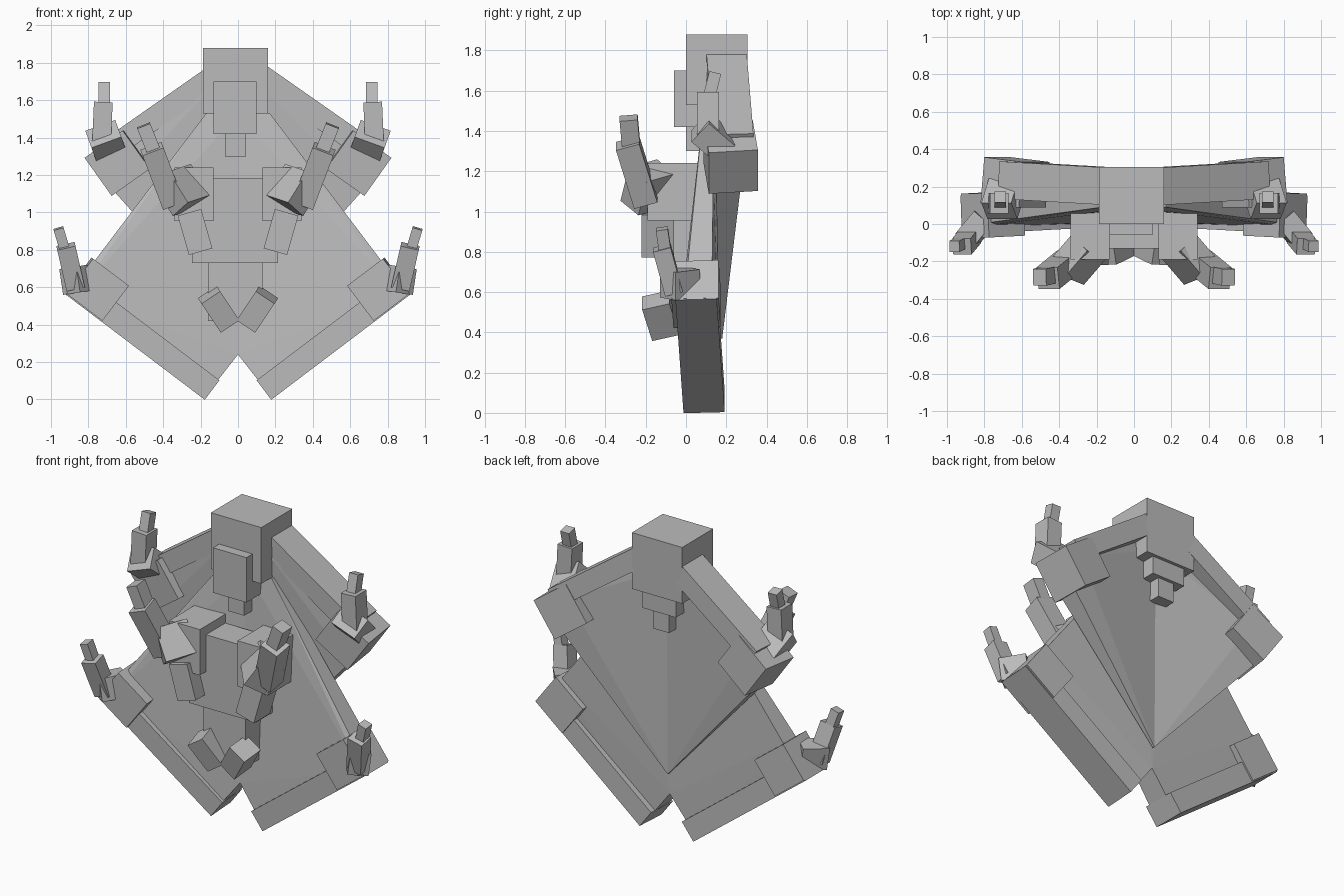
import bpy, bmesh
from mathutils import Vector

if "Cube" in bpy.data.objects:
    bpy.data.objects.remove(bpy.data.objects["Cube"], do_unlink=True)

grey = bpy.data.materials.new("plain_grey")
grey.use_nodes = True
tone = (0.5, 0.5, 0.5, 1)
grey.diffuse_color = tone
grey.node_tree.nodes["Principled BSDF"].inputs["Base Color"].default_value = tone


def solid(name, points):
    """Convex flat-faced solid around the points."""
    bm = bmesh.new()
    for p in points:
        bm.verts.new(p)
    out = bmesh.ops.convex_hull(bm, input=bm.verts)
    junk = {g for g in out["geom_interior"] + out["geom_unused"]
            if isinstance(g, bmesh.types.BMVert)}
    bmesh.ops.delete(bm, geom=list(junk), context="VERTS")
    bmesh.ops.dissolve_limit(bm, angle_limit=0.01, verts=bm.verts, edges=bm.edges)
    bmesh.ops.recalc_face_normals(bm, faces=bm.faces)
    me = bpy.data.meshes.new(name)
    bm.to_mesh(me)
    bm.free()
    me.materials.append(grey)
    ob = bpy.data.objects.new(name, me)
    bpy.context.collection.objects.link(ob)
    return ob


def block(name, xs, ys, zs):
    return solid(name, [(x, y, z) for x in xs for y in ys for z in zs])


def bar(name, side, a, b, width, depth, facing=(0, 1, 0)):
    """Box running from a to b; depth is measured along the facing direction."""
    a, b = Vector(a), Vector(b)
    axis = (b - a).normalized()
    across = axis.cross(Vector(facing)).normalized()
    out = across.cross(axis)
    pts = [e + across * (i * width / 2) + out * (j * depth / 2)
           for e in (a, b) for i in (-1, 1) for j in (-1, 1)]
    return solid(name, [(p.x * side, p.y, p.z) for p in pts])


def slab(name, side, outline):
    """Plate from (x, z, front y, back y) corners."""
    return solid(name, [(x * side, y, z) for x, z, f, k in outline for y in (f, k)])


# Head and body, set slightly off centre
block("head", (-0.187, 0.16), (0, 0.305), (1.53, 1.88))
block("face_plate", (-0.13, 0.10), (-0.06, 0.285), (1.42, 1.70))
block("jaw", (-0.07, 0.043), (0, 0.265), (1.30, 1.45))
block("torso", (-0.246, 0.214), (-0.13, 0.06), (0.73, 1.185))
block("pelvis", (-0.16, 0.13), (-0.11, 0.05), (0.42, 0.73))

for label, s in (("left", 1), ("right", -1)):
    # Upper wing: spar, wedge membrane and elbow
    bar(label + "_upper_spar", s, (0.09, 0.2, 1.755), (0.69, 0.235, 1.335), 0.12, 0.2)
    slab(label + "_upper_membrane", s, [
        (0, 1.65, 0.10, 0.19), (0.13, 1.68, 0.10, 0.20), (0.62, 1.34, 0.15, 0.28),
        (0.66, 1.11, 0.15, 0.27), (0, 0.37, 0.165, 0.18)])
    bar(label + "_upper_elbow", s, (0.534, 0.21, 1.342), (0.738, 0.235, 1.197), 0.25, 0.245)

    # Lower wing: membrane, spar and elbow
    slab(label + "_lower_membrane", s, [
        (0, 1.53, 0.09, 0.14), (0.17, 1.53, 0.09, 0.14), (0.76, 0.75, 0.01, 0.13),
        (0.86, 0.56, -0.02, 0.12), (0.18, 0.01, 0, 0.15), (0, 0.24, 0.02, 0.16)])
    bar(label + "_lower_spar", s, (0.142, 0.09, 0.053), (0.885, 0.05, 0.615), 0.13, 0.205)
    bar(label + "_lower_elbow", s, (0.658, 0.055, 0.517), (0.85, 0.045, 0.662), 0.235, 0.235)

    # Hand on the upper elbow
    bar(label + "_upper_palm", s, (0.68, 0.2, 1.31), (0.72, 0.07, 1.42), 0.17, 0.13)
    bar(label + "_upper_finger", s, (0.73, 0.11, 1.37), (0.72, 0.11, 1.59), 0.10, 0.11)
    bar(label + "_upper_fingertip", s, (0.715, 0.11, 1.55), (0.715, 0.145, 1.69), 0.06, 0.06)

    # Hand on the lower elbow
    bar(label + "_lower_palm", s, (0.80, 0.03, 0.65), (0.90, -0.09, 0.635), 0.14, 0.12)
    bar(label + "_lower_finger", s, (0.87, -0.06, 0.60), (0.92, -0.12, 0.82), 0.10, 0.09)
    bar(label + "_lower_fingertip", s, (0.92, -0.10, 0.78), (0.96, -0.12, 0.915), 0.055, 0.06)

    # Chest arm with its hand
    block(label + "_shoulder", (0.13 * s, 0.34 * s), (-0.19, 0.065), (0.955, 1.24))
    bar(label + "_forearm", s, (0.26, -0.14, 1.0), (0.20, -0.14, 0.79), 0.13, 0.16)
    bar(label + "_arm_palm", s, (0.24, -0.12, 1.14), (0.36, -0.26, 1.10), 0.2, 0.14,
        (0.4, 0.6, -0.4))
    bar(label + "_arm_finger", s, (0.35, -0.20, 1.05), (0.46, -0.29, 1.34), 0.12, 0.12)
    bar(label + "_arm_fingertip", s, (0.44, -0.27, 1.30), (0.505, -0.285, 1.465), 0.075, 0.09)

    # Folded leg
    bar(label + "_leg", s, (0.155, -0.15, 0.56), (0.052, -0.10, 0.405), 0.12, 0.14)
